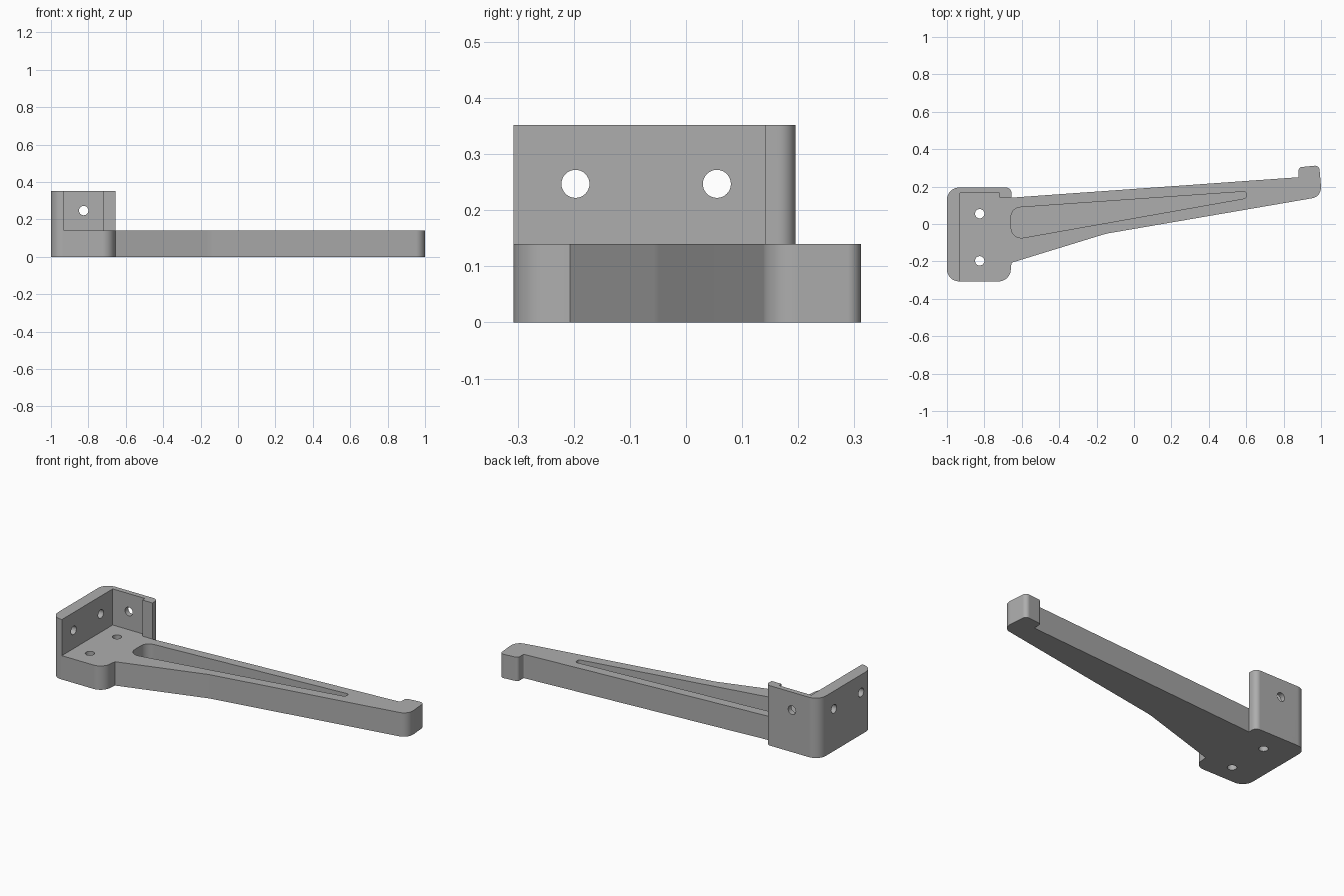
import bpy, bmesh, math
from mathutils import Vector

if "Cube" in bpy.data.objects:
    bpy.data.objects.remove(bpy.data.objects["Cube"], do_unlink=True)

BASE_H, WALL_H, POCKET_Z = 0.14, 0.352, 0.04

grey = bpy.data.materials.new("plain grey")
grey.use_nodes = True
colour = (0.42, 0.42, 0.42, 1)
grey.diffuse_color = colour
grey.node_tree.nodes["Principled BSDF"].inputs["Base Color"].default_value = colour


def rounded(points, steps=8):
    """Fillet each (x, y, radius) corner of a closed outline."""
    out = []
    for i, (x, y, r) in enumerate(points):
        p = Vector((x, y))
        if r == 0:
            out.append(p)
            continue
        a = (Vector(points[i - 1][:2]) - p).normalized()
        b = (Vector(points[(i + 1) % len(points)][:2]) - p).normalized()
        half = a.angle(b) / 2
        centre = p + (a + b).normalized() * (r / math.sin(half))
        start = p + a * (r / math.tan(half)) - centre
        end = p + b * (r / math.tan(half)) - centre
        sweep = start.angle_signed(end)
        for s in range(steps + 1):
            t = -sweep * s / steps
            out.append(centre + Vector((start.x * math.cos(t) - start.y * math.sin(t),
                                        start.x * math.sin(t) + start.y * math.cos(t))))
    return out


def prism(name, outline, z0, z1):
    """Extrude a flat outline between two heights."""
    bm = bmesh.new()
    face = bm.faces.new([bm.verts.new((p.x, p.y, z0)) for p in outline])
    top = bmesh.ops.extrude_face_region(bm, geom=[face])
    moved = [v for v in top["geom"] if isinstance(v, bmesh.types.BMVert)]
    bmesh.ops.translate(bm, verts=moved, vec=(0, 0, z1 - z0))
    bmesh.ops.recalc_face_normals(bm, faces=bm.faces)
    mesh = bpy.data.meshes.new(name)
    bm.to_mesh(mesh)
    bm.free()
    mesh.materials.append(grey)
    obj = bpy.data.objects.new(name, mesh)
    bpy.context.collection.objects.link(obj)
    return obj


def cut(target, cutter):
    """Subtract the cutter and throw it away."""
    mod = target.modifiers.new("cut", "BOOLEAN")
    mod.operation, mod.solver, mod.object = "DIFFERENCE", "EXACT", cutter
    bpy.context.view_layer.objects.active = target
    bpy.ops.object.modifier_apply(modifier=mod.name)
    bpy.data.objects.remove(cutter, do_unlink=True)


def drill(target, location, rotation=(0, 0, 0), radius=0.025):
    bpy.ops.mesh.primitive_cylinder_add(vertices=32, radius=radius, depth=0.4,
                                        location=location, rotation=rotation)
    drill_bit = bpy.context.object
    drill_bit.data.materials.append(grey)
    bpy.context.view_layer.update()
    cut(target, drill_bit)


# Whole bracket outline: mounting block, tapering arm and hooked tip
bracket = prism("bracket", rounded([
    (-1, -0.307, 0.065), (-0.665, -0.307, 0.065), (-0.655, -0.207, 0),
    (-0.15, -0.052, 0.3), (0.995, 0.145, 0.055), (1, 0.2, 0), (0.99, 0.314, 0.025),
    (0.88, 0.303, 0.018), (0.88, 0.25, 0.006), (-0.655, 0.141, 0),
    (-0.655, 0.195, 0.03), (-1, 0.195, 0.065)]), 0, WALL_H)

# Remove everything above the base except the two upright walls
cut(bracket, prism("wall_cutter", rounded([
    (-0.93, -0.5, 0), (1.2, -0.5, 0), (1.2, 0.5, 0), (-0.655, 0.5, 0),
    (-0.655, 0.141, 0), (-0.72, 0.141, 0), (-0.72, 0.165, 0), (-0.93, 0.165, 0)]),
    BASE_H, WALL_H + 0.1))

# Tapered blind pocket in the arm
cut(bracket, prism("pocket_cutter", rounded([
    (-0.657, -0.085, 0.055), (0.6, 0.138, 0.013),
    (0.6, 0.174, 0.013), (-0.657, 0.086, 0.05)]), POCKET_Z, BASE_H + 0.1))

# Screw holes through the base, the side wall and the back wall
for y in (-0.197, 0.055):
    drill(bracket, (-0.825, y, 0))
    drill(bracket, (-1, y, 0.247), (0, math.pi / 2, 0))
drill(bracket, (-0.825, 0.2, 0.247), (math.pi / 2, 0, 0))

# Smooth fillets with flat main faces
bpy.ops.object.select_all(action="DESELECT")
bracket.select_set(True)
bpy.context.view_layer.objects.active = bracket
bpy.ops.object.shade_smooth_by_angle(angle=math.radians(30))
weighted = bracket.modifiers.new("even shading", "WEIGHTED_NORMAL")
weighted.keep_sharp = True
